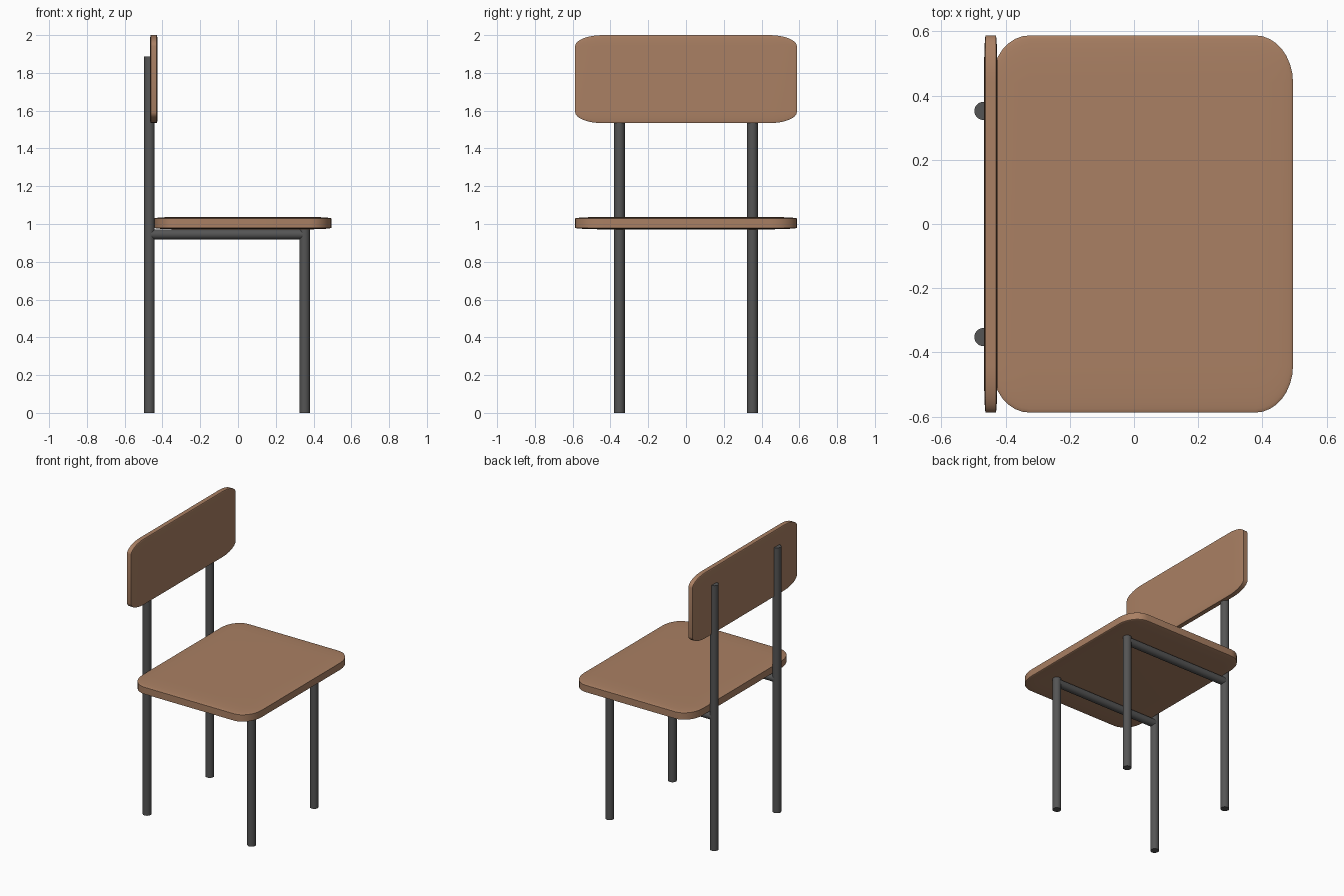
import bpy, bmesh, math
from mathutils import Vector, Matrix

if "Cube" in bpy.data.objects:
    bpy.data.objects.remove(bpy.data.objects["Cube"])


def material(name, rgb):
    m = bpy.data.materials.new(name)
    m.diffuse_color = (*rgb, 1)
    m.use_nodes = True
    m.node_tree.nodes["Principled BSDF"].inputs["Base Color"].default_value = m.diffuse_color
    return m


WOOD = material("warm wood", (0.40, 0.215, 0.125))
METAL = material("dark grey metal", (0.09, 0.09, 0.09))


def finish(bm, name, mat, angle):
    me = bpy.data.meshes.new(name)
    bm.to_mesh(me)
    bm.free()
    me.materials.append(mat)
    ob = bpy.data.objects.new(name, me)
    bpy.context.collection.objects.link(ob)
    bpy.ops.object.select_all(action='DESELECT')
    ob.select_set(True)
    bpy.context.view_layer.objects.active = ob
    bpy.ops.object.shade_smooth_by_angle(angle=math.radians(angle))
    return ob


def panel(name, lo, hi):
    """Rounded unit cube stretched to a thin board, so its corners become elliptical."""
    lo, hi = Vector(lo), Vector(hi)
    bm = bmesh.new()
    bmesh.ops.create_cube(bm, size=1)
    bmesh.ops.bevel(bm, geom=bm.edges[:], offset=0.125, segments=8,
                    profile=0.5, affect='EDGES')
    bmesh.ops.scale(bm, vec=hi - lo, verts=bm.verts)
    bmesh.ops.translate(bm, vec=(lo + hi) / 2, verts=bm.verts)
    return finish(bm, name, WOOD, 40)


def tube(name, a, b, r):
    """Capped round bar from a to b."""
    a, b = Vector(a), Vector(b)
    d = b - a
    rot = Vector((0, 0, 1)).rotation_difference(d).to_matrix().to_4x4()
    bm = bmesh.new()
    bmesh.ops.create_cone(bm, cap_ends=True, segments=32, radius1=r, radius2=r,
                          depth=d.length,
                          matrix=Matrix.Translation((a + b) / 2) @ rot)
    return finish(bm, name, METAL, 40)


# Boards
panel("seat", (-0.443, -0.587, 0.972), (0.495, 0.587, 1.037))
panel("backrest", (-0.467, -0.587, 1.534), (-0.425, 0.587, 2.0))

# Metal frame, one side at a time
for side, y in (("right", -0.352), ("left", 0.352)):
    tube(f"back_leg_{side}", (-0.469, y, 0), (-0.469, y, 1.886), 0.028)
    tube(f"front_leg_{side}", (0.353, y, 0), (0.353, y, 0.975), 0.028)
    tube(f"seat_rail_{side}", (-0.462, y, 0.945), (0.345, y, 0.945), 0.027)
